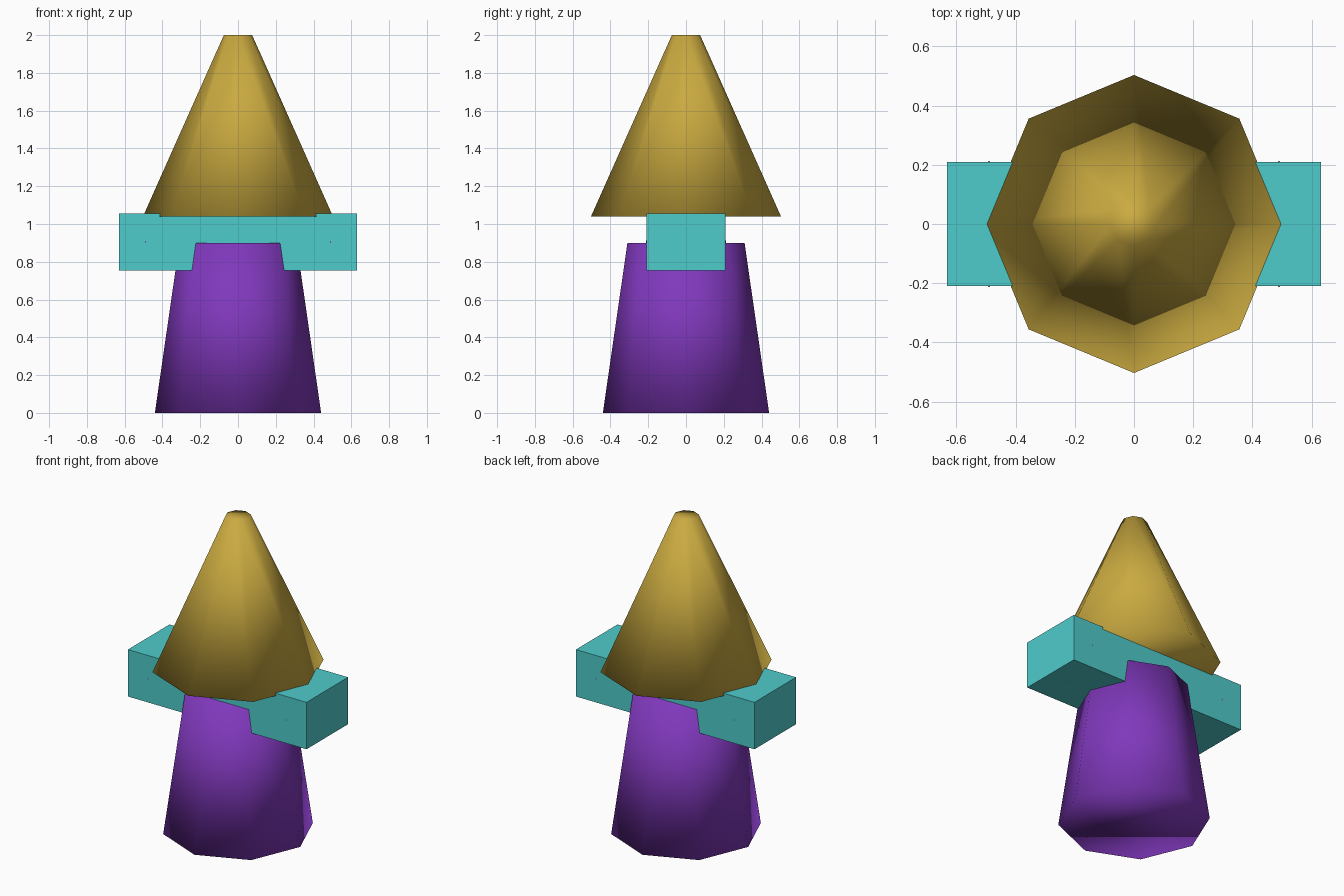
import bpy

if "Cube" in bpy.data.objects:
    bpy.data.objects.remove(bpy.data.objects["Cube"])


def srgb(hexcode):
    out = []
    for i in (0, 2, 4):
        c = int(hexcode[i:i + 2], 16) / 255
        out.append(c / 12.92 if c <= 0.04045 else ((c + 0.055) / 1.055) ** 2.4)
    return (*out, 1.0)


def material(name, hexcode):
    m = bpy.data.materials.new(name)
    m.diffuse_color = srgb(hexcode)
    m.use_nodes = True
    m.node_tree.nodes["Principled BSDF"].inputs["Base Color"].default_value = m.diffuse_color
    return m


purple = material("purple", "8038BC")
gold = material("gold", "CAAA40")
teal = material("teal", "4FCBCB")


def finish(name, mat, smooth):
    ob = bpy.context.object
    ob.name = name
    ob.data.materials.append(mat)
    for p in ob.data.polygons:
        p.use_smooth = smooth
    return ob


def frustum(name, r1, r2, z1, z2, mat):
    # Eight-sided, fully smooth shaded, with corners on the axes
    bpy.ops.mesh.primitive_cone_add(vertices=8, radius1=r1, radius2=r2,
                                    depth=z2 - z1, location=(0, 0, (z1 + z2) / 2))
    return finish(name, mat, True)


# Tapered body and pointed top
frustum("body", 0.44, 0.31, 0.0, 0.90, purple)
frustum("pointed_top", 0.503, 0.075, 1.04, 2.0, gold)

# Crossbar block
bpy.ops.mesh.primitive_cube_add(size=1, location=(0, 0, 0.905))
bpy.context.object.scale = (1.262, 0.42, 0.30)
finish("crossbar", teal, False)

# Lozenge knobs inside the crossbar ends, just touching its faces
for side, label in ((-1, "left"), (1, "right")):
    bpy.ops.mesh.primitive_uv_sphere_add(segments=8, ring_count=6, radius=1,
                                         location=(side * 0.49, 0, 0.905))
    bpy.context.object.scale = (0.10, 0.213, 0.151)
    finish(label + "_knob", purple, True)
